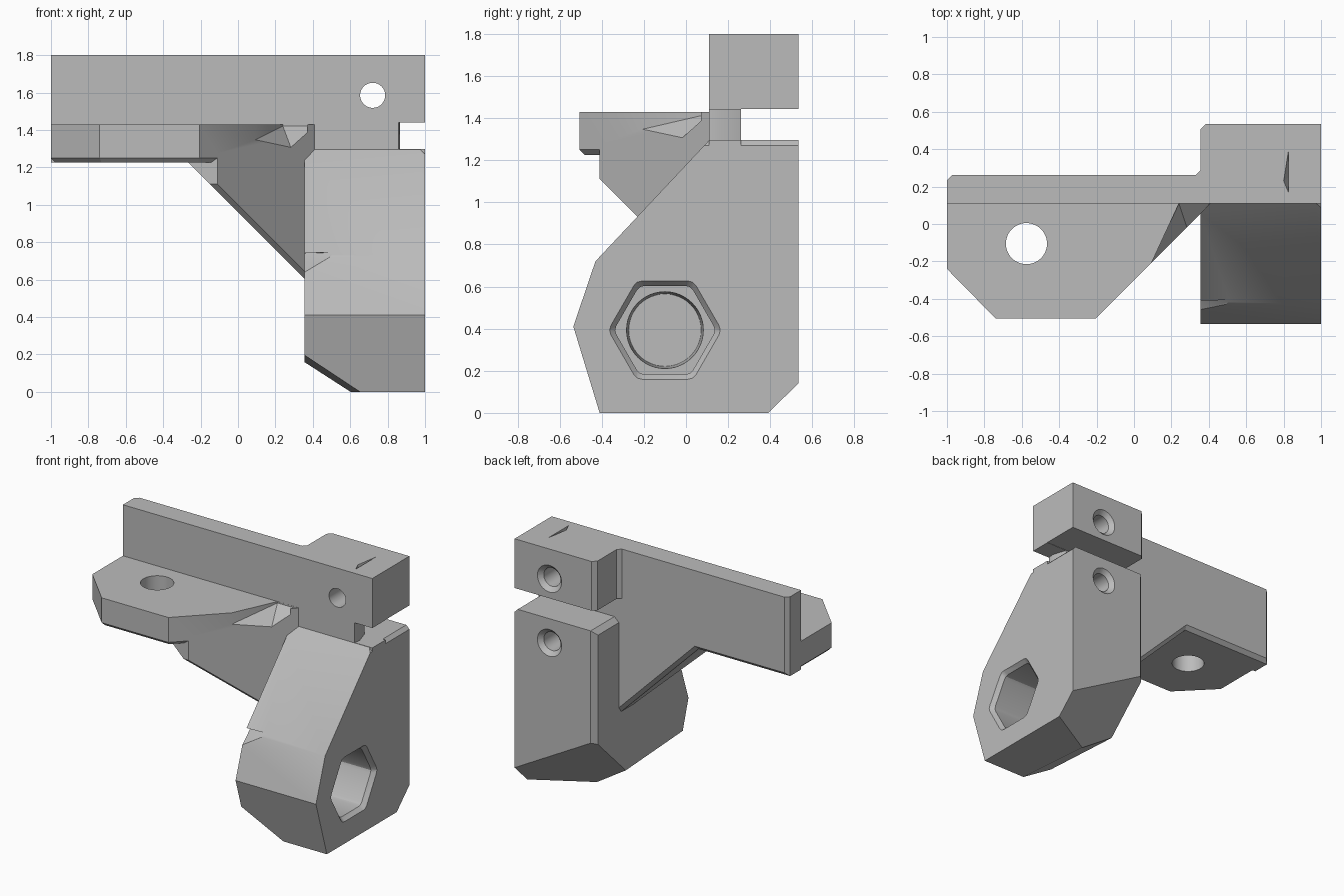
import bpy, bmesh, math
from mathutils import Vector

cube = bpy.data.objects.get("Cube")
if cube:
    bpy.data.objects.remove(cube)

grey = bpy.data.materials.new("light grey")
grey.use_nodes = True
grey.diffuse_color = (0.5, 0.5, 0.5, 1)
grey.node_tree.nodes["Principled BSDF"].inputs["Base Color"].default_value = (0.5, 0.5, 0.5, 1)


def make(name, bm):
    bmesh.ops.recalc_face_normals(bm, faces=bm.faces)
    me = bpy.data.meshes.new(name)
    bm.to_mesh(me)
    bm.free()
    me.materials.append(grey)
    ob = bpy.data.objects.new(name, me)
    bpy.context.collection.objects.link(ob)
    return ob


def prism(pts, axis, lo, hi):
    """Extrude a 2D outline along x, y or z."""
    bm = bmesh.new()
    place = {"x": lambda p, t: (t, p[0], p[1]),
             "y": lambda p, t: (p[0], t, p[1]),
             "z": lambda p, t: (p[0], p[1], t)}[axis]
    face = bm.faces.new([bm.verts.new(place(p, lo)) for p in pts])
    ext = bmesh.ops.extrude_face_region(bm, geom=[face])
    shift = Vector(place((0, 0), hi - lo))
    bmesh.ops.translate(bm, vec=shift, verts=[v for v in ext["geom"] if isinstance(v, bmesh.types.BMVert)])
    bmesh.ops.recalc_face_normals(bm, faces=bm.faces)
    return bm


def chamfer(bm, rule, size):
    edges = [e for e in bm.edges if all(rule(v.co) for v in e.verts)]
    bmesh.ops.bevel(bm, geom=edges, offset=size, segments=1, affect="EDGES", profile=0.5)


def slice_off(bm, normal, d):
    """Remove everything where normal . p > d and cap the cut."""
    n = Vector(normal)
    geom = bm.verts[:] + bm.edges[:] + bm.faces[:]
    cut = bmesh.ops.bisect_plane(bm, geom=geom, plane_co=n * d / n.length_squared,
                                 plane_no=n, clear_outer=True)
    edges = [e for e in cut["geom_cut"] if isinstance(e, bmesh.types.BMEdge)]
    bmesh.ops.contextual_create(bm, geom=edges)


def hull(points):
    bm = bmesh.new()
    for p in points:
        bm.verts.new(p)
    bmesh.ops.convex_hull(bm, input=bm.verts[:])
    return bm


def ring(u, v, r, n=48):
    return [(u + r * math.cos(2 * math.pi * i / n), v + r * math.sin(2 * math.pi * i / n)) for i in range(n)]


def loft(a, b, axis, lo, hi):
    """Tapered plug between two outlines."""
    put = (lambda p, t: (t, p[0], p[1])) if axis == "x" else (lambda p, t: (p[0], t, p[1]))
    return hull([put(p, lo) for p in a] + [put(p, hi) for p in b])


def combine(target, bm, operation, name):
    other = make(name, bm)
    other.hide_render = True
    mod = target.modifiers.new(name, "BOOLEAN")
    mod.operation, mod.object, mod.solver = operation, other, "EXACT"
    bpy.context.view_layer.objects.active = target
    bpy.ops.object.modifier_apply(modifier=mod.name)
    bpy.data.objects.remove(other)


# Lower clamp block with sloped front and oblique bottom corners
block = prism([(-0.41, 0), (0.6, 0), (0.535, 0.0), (0.535, 1.295), (0.11, 1.295),
               (-0.43, 0.72), (-0.535, 0.41)][:1] +
              [(0.535, 0), (0.535, 1.295), (0.11, 1.295), (-0.43, 0.72), (-0.535, 0.41)], "x", 0.355, 1)
chamfer(block, lambda c: c.x < 0.4 and c.y > 0.1 and (c.y > 0.5 or c.z > 1.2), 0.035)
chamfer(block, lambda c: c.x > 0.99 and c.z > 1.29, 0.025)
slice_off(block, (-0.575, 1, -1.03), -0.185)
slice_off(block, (-0.65, -0.057, -1), -0.4)

# Long back plate with its diagonal web
plate = prism([(-1, 1.225), (-0.265, 1.225), (0.36, 0.6), (0.6, 0.6), (0.6, 1.2),
               (1, 1.2), (1, 1.8), (-1, 1.8)], "y", 0.11, 0.262)
chamfer(plate, lambda c: c.y > 0.2 and (c.x < -0.9 or (c.z < 1.23 and c.x < 0.4)), 0.027)

# Upper clamp jaw
jaw = prism([(0.33, 0.2), (0.33, 0.262), (0.355, 0.287), (0.355, 0.507), (0.383, 0.535),
             (1, 0.535), (1, 0.11), (0.4, 0.11)], "z", 1.443, 1.8)

# Mounting shelf
shelf = prism([(-1, 0.2), (-1, -0.24), (-0.74, -0.505), (-0.205, -0.505), (0.5, 0.2)], "z", 1.225, 1.43)
chamfer(shelf, lambda c: c.z < 1.3, 0.025)

# Gusset under the shelf
gusset = prism([(-0.39, 1.35), (0.45, 1.35), (0.45, 0.51)], "y", -0.41, 0.2)
slice_off(gusset, (1, -1, 0), 0.3)
slice_off(gusset, (0, -1, -1), -0.7)

bracket = make("clamp_bracket", block)
for name, part in (("plate", plate), ("jaw", jaw), ("shelf", shelf), ("gusset", gusset)):
    combine(bracket, part, "UNION", name)

# Clamp slot, open at the back and at the outer end
slot = prism([(0.29, 1.295), (0.262, 1.323), (0.262, 1.415), (0.29, 1.443), (0.7, 1.443), (0.7, 1.295)],
             "x", 0.2, 1.1)
combine(bracket, slot, "DIFFERENCE", "slot")
end_slot = prism([(0.845, 0), (0.865, 0.16), (0.82, 0.3), (1.1, 0.3), (1.1, 0)], "z", 1.297, 1.441)
combine(bracket, end_slot, "DIFFERENCE", "end_slot")

# Screw holes with countersinks
for z, front in ((1.585, 0), (1.12, 0.2)):
    combine(bracket, prism(ring(0.72, z, 0.067), "y", front, 0.7), "DIFFERENCE", "screw_hole")
    combine(bracket, loft(ring(0.72, z, 0.067), ring(0.72, z, 0.107), "y", 0.505, 0.545),
            "DIFFERENCE", "countersink")
combine(bracket, prism(ring(-0.575, -0.105, 0.11), "z", 1, 1.6), "DIFFERENCE", "shelf_hole")


# Hexagonal pocket with rounded corners, bevelled mouth and round bore
def hexagon(r):
    pts = []
    for i in range(6):
        for k in (-1, 0, 1):
            a, b = math.radians(60 * i), math.radians(60 * i + 11 * k)
            c = r * 0.8
            pts.append((-0.1 + c * math.cos(a) + r * 0.165 * math.cos(a + k * math.pi / 6),
                        0.393 + c * math.sin(a) + r * 0.165 * math.sin(a + k * math.pi / 6)))
    return pts


combine(bracket, prism(hexagon(0.245), "x", 0.65, 1.1), "DIFFERENCE", "hex_pocket")
combine(bracket, loft(hexagon(0.245), hexagon(0.275), "x", 0.97, 1.003), "DIFFERENCE", "pocket_mouth")
combine(bracket, loft(ring(-0.1, 0.393, 0.172), ring(-0.1, 0.393, 0.185), "x", 0.45, 0.7),
        "DIFFERENCE", "bore")

# Small clearance nicks on the shelf corner, sloped face and jaw top
combine(bracket, hull([(0.09, -0.215, 1.345), (0.09, -0.215, 1.5), (0.24, 0.109, 1.42), (0.24, 0.109, 1.5),
                       (0.285, -0.025, 1.3), (0.405, 0.109, 1.42), (0.405, 0.109, 1.5)]),
        "DIFFERENCE", "shelf_nick")
combine(bracket, hull([(0.34, -0.34, 0.74), (0.34, -0.5, 0.745), (0.52, -0.412, 0.745),
                       (0.34, -0.46, 0.63), (0.43, -0.5, 0.65)]), "DIFFERENCE", "face_nick")
combine(bracket, hull([(0.8, 0.23, 1.801), (0.827, 0.4, 1.801), (0.827, 0.165, 1.801), (0.826, 0.25, 1.71)]),
        "DIFFERENCE", "jaw_nick")

bracket.hide_render = False
bpy.ops.object.select_all(action="DESELECT")
bracket.select_set(True)
bpy.context.view_layer.objects.active = bracket
bpy.ops.object.shade_smooth_by_angle(angle=math.radians(25))
